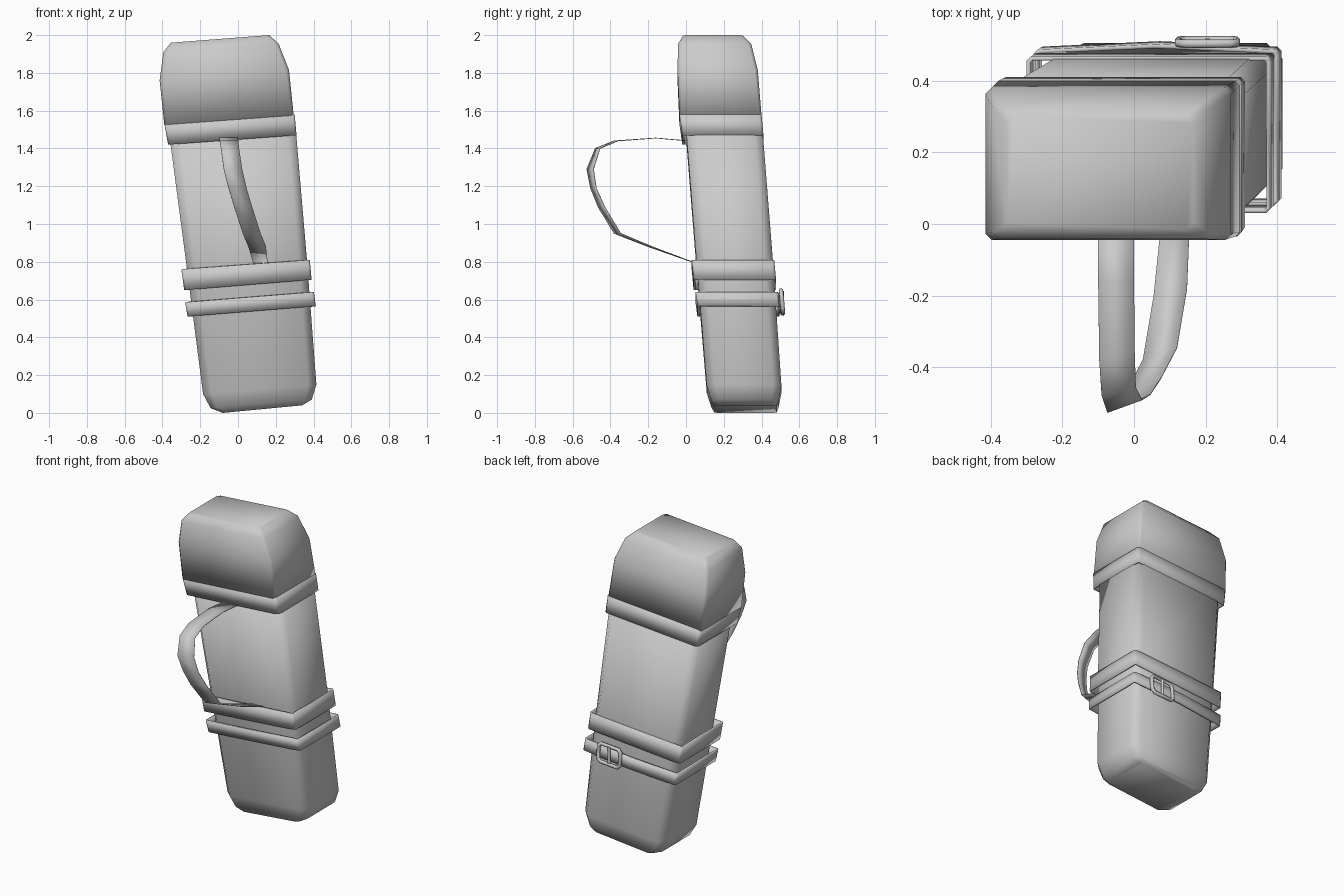
import bpy, bmesh
from mathutils import Vector

cube = bpy.data.objects.get("Cube")
if cube:
    bpy.data.objects.remove(cube)

grey = bpy.data.materials.new("plain grey")
grey.use_nodes = True
grey.diffuse_color = (0.6, 0.6, 0.6, 1)
grey.node_tree.nodes["Principled BSDF"].inputs["Base Color"].default_value = (0.6, 0.6, 0.6, 1)


def finish(bm, name, smooth=True, angle=None, thick=0, offset=-1):
    bmesh.ops.recalc_face_normals(bm, faces=bm.faces)
    mesh = bpy.data.meshes.new(name)
    bm.to_mesh(mesh)
    bm.free()
    ob = bpy.data.objects.new(name, mesh)
    bpy.context.collection.objects.link(ob)
    mesh.materials.append(grey)
    bpy.ops.object.select_all(action='DESELECT')
    ob.select_set(True)
    bpy.context.view_layer.objects.active = ob
    if angle:
        bpy.ops.object.shade_smooth_by_angle(angle=angle)
    elif smooth:
        bpy.ops.object.shade_smooth()
    if thick:
        mod = ob.modifiers.new("thickness", 'SOLIDIFY')
        mod.thickness, mod.offset = thick, offset
    return ob


def section(x0, x1, y0, y1, z0, z1, c, bulge=0):
    """Chamfered rectangle whose height runs from z0 at x0 to z1 at x1."""
    pts = [(x0 + c, y0), (x1 - c, y0), (x1, y0 + c), (x1, y1 - c),
           (x1 - c, y1), (x0 + c, y1), (x0, y1 - c), (x0, y0 + c)]
    if bulge:
        pts.insert(5, ((x0 + x1) / 2, y1 + bulge))
    return [Vector((x, y, z0 + (z1 - z0) * (x - x0) / (x1 - x0))) for x, y in pts]


def loft(name, sections, caps=True, **kw):
    bm = bmesh.new()
    rings = [[bm.verts.new(p) for p in s] for s in sections]
    n = len(rings[0])
    for a, b in zip(rings, rings[1:]):
        for i in range(n):
            j = (i + 1) % n
            bm.faces.new((a[i], a[j], b[j], b[i]))
    if caps:
        bm.faces.new(rings[0][::-1])
        bm.faces.new(rings[-1])
    return finish(bm, name, **kw)


# Leaning body, wider towards the top
loft("pouch_body", [
    section(-0.08, 0.34, 0.15, 0.48, 0.0, 0.04, 0.02),
    section(-0.145, 0.39, 0.135, 0.49, 0.025, 0.07, 0.035),
    section(-0.185, 0.415, 0.11, 0.505, 0.10, 0.15, 0.045),
    section(-0.27, 0.365, 0.055, 0.46, 0.76, 0.81, 0.045),
    section(-0.37, 0.30, -0.005, 0.40, 1.52, 1.57, 0.045)])

# Rounded lid
loft("lid", [
    section(-0.39, 0.295, -0.035, 0.40, 1.525, 1.575, 0.012),
    section(-0.415, 0.27, -0.045, 0.38, 1.76, 1.815, 0.018),
    section(-0.395, 0.215, -0.042, 0.345, 1.91, 1.955, 0.018),
    section(-0.355, 0.165, -0.015, 0.30, 1.96, 2.0, 0.018)])

# Bands around the body
loft("upper_band", [
    section(-0.37, 0.31, -0.02, 0.41, 1.42, 1.47, 0.012),
    section(-0.39, 0.30, -0.035, 0.40, 1.53, 1.58, 0.012)],
    caps=False, angle=0.4, thick=0.012)
loft("middle_band", [
    section(-0.285, 0.39, 0.04, 0.477, 0.65, 0.705, 0.012),
    section(-0.30, 0.38, 0.03, 0.467, 0.76, 0.81, 0.012)],
    caps=False, angle=0.4, thick=0.012)
loft("lower_strap", [
    section(-0.267, 0.412, 0.06, 0.495, 0.51, 0.565, 0.012, 0.015),
    section(-0.28, 0.402, 0.05, 0.487, 0.585, 0.64, 0.012, 0.015)],
    caps=False, angle=0.4, thick=0.012)

# Twisted carrying loop on the front: left x, y, right x, y, height
loop_rows = [
    (-0.10, 0.01, 0.0, 0.01, 1.44), (-0.10, -0.16, 0.0, -0.16, 1.455),
    (-0.097, -0.38, 0.002, -0.36, 1.44), (-0.09, -0.48, 0.005, -0.455, 1.40),
    (-0.075, -0.525, 0.022, -0.49, 1.29), (-0.05, -0.505, 0.045, -0.475, 1.19),
    (-0.02, -0.465, 0.075, -0.43, 1.09), (0.025, -0.38, 0.12, -0.345, 0.95),
    (0.055, -0.2, 0.148, -0.18, 0.88), (0.08, 0.045, 0.157, 0.045, 0.795)]
bm = bmesh.new()
edges = [(bm.verts.new((a, b, z)), bm.verts.new((c, d, z))) for a, b, c, d, z in loop_rows]
for p, q in zip(edges, edges[1:]):
    bm.faces.new((p[0], p[1], q[1], q[0]))
finish(bm, "carry_loop", angle=0.7, thick=0.004, offset=0)


# Buckle frame and prong on the back
def bar_path(name, points, radius, closed):
    curve = bpy.data.curves.new(name, 'CURVE')
    curve.dimensions = '3D'
    curve.bevel_depth, curve.bevel_resolution = radius, 1
    sp = curve.splines.new('POLY')
    sp.points.add(len(points) - 1)
    for pt, co in zip(sp.points, points):
        pt.co = (*co, 1)
    sp.use_cyclic_u = closed
    curve.use_fill_caps = True
    curve.materials.append(grey)
    ob = bpy.data.objects.new(name, curve)
    bpy.context.collection.objects.link(ob)


cx, cy, cz = 0.205, 0.508, 0.587
w, h, c = 0.08, 0.058, 0.018
outline = [(-w + c, -h), (w - c, -h), (w, -h + c), (w, h - c),
           (w - c, h), (-w + c, h), (-w, h - c), (-w, -h + c)]
bar_path("buckle_frame", [(cx + u, cy - 0.09 * v, cz + v + 0.07 * u) for u, v in outline], 0.012, True)
bar_path("buckle_prong", [(cx, cy + 0.002, cz - h), (cx, cy + 0.002, cz + h)], 0.01, False)
